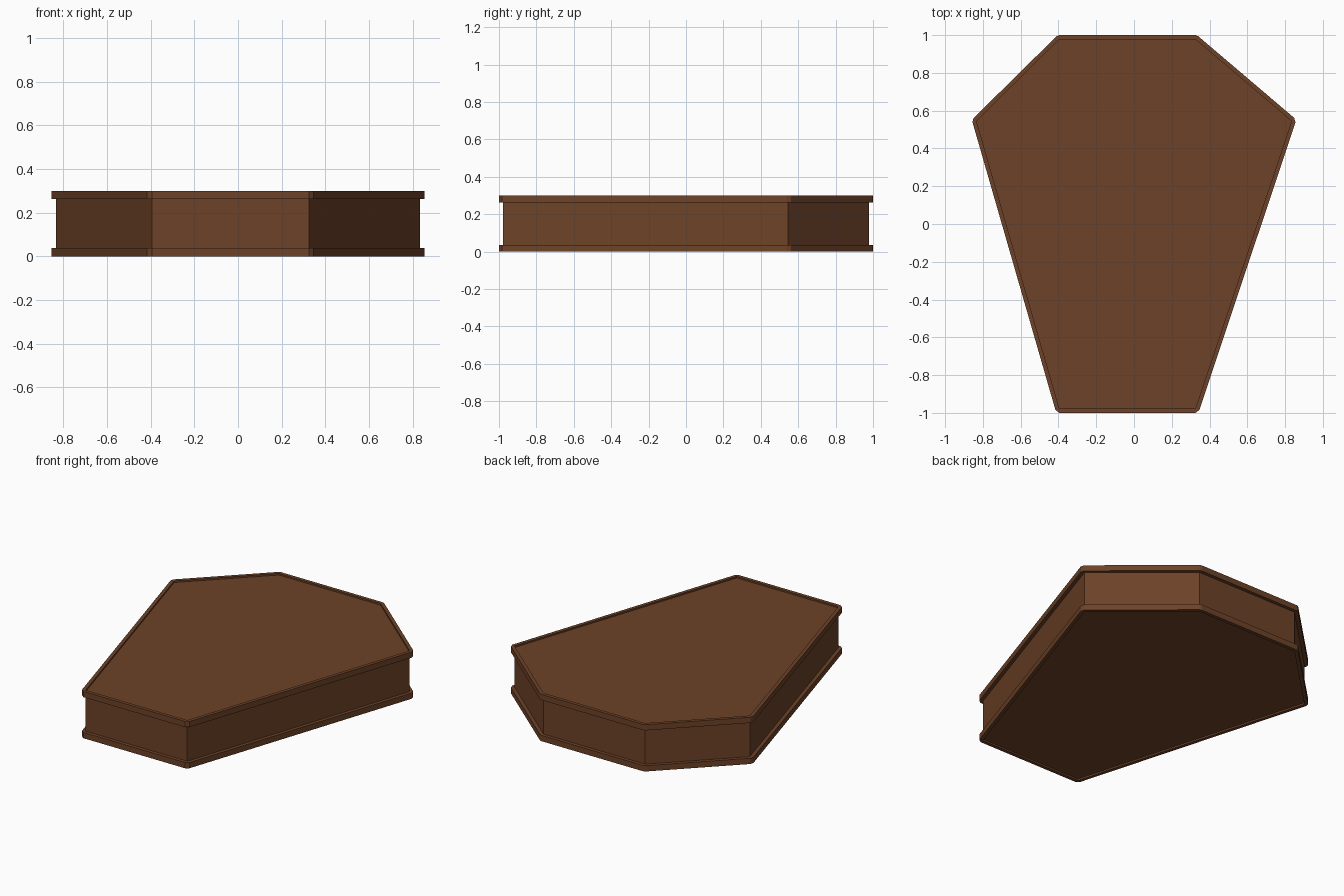
import bpy
import bmesh
from mathutils import Vector

cube = bpy.data.objects.get("Cube")
if cube:
    bpy.data.objects.remove(cube, do_unlink=True)

# One brown wood colour
wood = bpy.data.materials.new("brown_wood")
wood.use_nodes = True
colour = (0.155, 0.055, 0.021, 1.0)
wood.diffuse_color = colour
shader = next(n for n in wood.node_tree.nodes if n.type == 'BSDF_PRINCIPLED')
shader.inputs["Base Color"].default_value = colour
shader.inputs["Roughness"].default_value = 0.8

# Six-sided outline, counter-clockwise from above
OUTLINE = [Vector(p) for p in (
    (-0.395, -0.978), (0.325, -0.978), (0.834, 0.545),
    (0.325, 0.978), (-0.395, 0.978), (-0.834, 0.545))]
HEIGHT = 0.3
RIM_HEIGHT = 0.037
RIM_WIDTH = 0.022
RECESS = 0.01


def finish(name, bm):
    bmesh.ops.remove_doubles(bm, verts=bm.verts, dist=0.0001)
    bmesh.ops.recalc_face_normals(bm, faces=bm.faces)
    mesh = bpy.data.meshes.new(name)
    bm.to_mesh(mesh)
    bm.free()
    mesh.materials.append(wood)
    obj = bpy.data.objects.new(name, mesh)
    bpy.context.collection.objects.link(obj)
    return obj


def outward(a, b):
    d = (b - a).normalized()
    return Vector((d.y, -d.x))


def box(name, z0, z1):
    """Solid with the plain outline."""
    bm = bmesh.new()
    base = bm.faces.new([bm.verts.new((p.x, p.y, z0)) for p in OUTLINE])
    grown = bmesh.ops.extrude_face_region(bm, geom=[base], use_keep_orig=True)
    top = [v for v in grown["geom"] if isinstance(v, bmesh.types.BMVert)]
    bmesh.ops.translate(bm, verts=top, vec=(0, 0, z1 - z0))
    return finish(name, bm)


def rim(name, z0, z1):
    """Ledge around the outline, with a cut across each corner."""
    pairs = []
    count = len(OUTLINE)
    for i, p in enumerate(OUTLINE):
        before = outward(OUTLINE[i - 1], p)
        after = outward(p, OUTLINE[(i + 1) % count])
        pairs += [(p, p + before * RIM_WIDTH), (p, p + after * RIM_WIDTH)]
    bm = bmesh.new()
    sections = []
    for inner, outer in pairs:
        sections.append([bm.verts.new((q.x, q.y, z)) for q, z in
                         ((inner, z0), (outer, z0), (outer, z1), (inner, z1))])
    for i, a in enumerate(sections):
        b = sections[(i + 1) % len(sections)]
        for k in range(4):
            m = (k + 1) % 4
            # the inner wall has no width at a corner cut
            if k == 3 and i % 2 == 0:
                continue
            bm.faces.new((a[k], b[k], b[m], a[m]))
    return finish(name, bm)


# Body with slightly sunken top and bottom panels
box("coffin_body", RECESS, HEIGHT - RECESS)

# Projecting ledges
rim("bottom_rim", 0, RIM_HEIGHT)
rim("lid_rim", HEIGHT - RIM_HEIGHT, HEIGHT)
